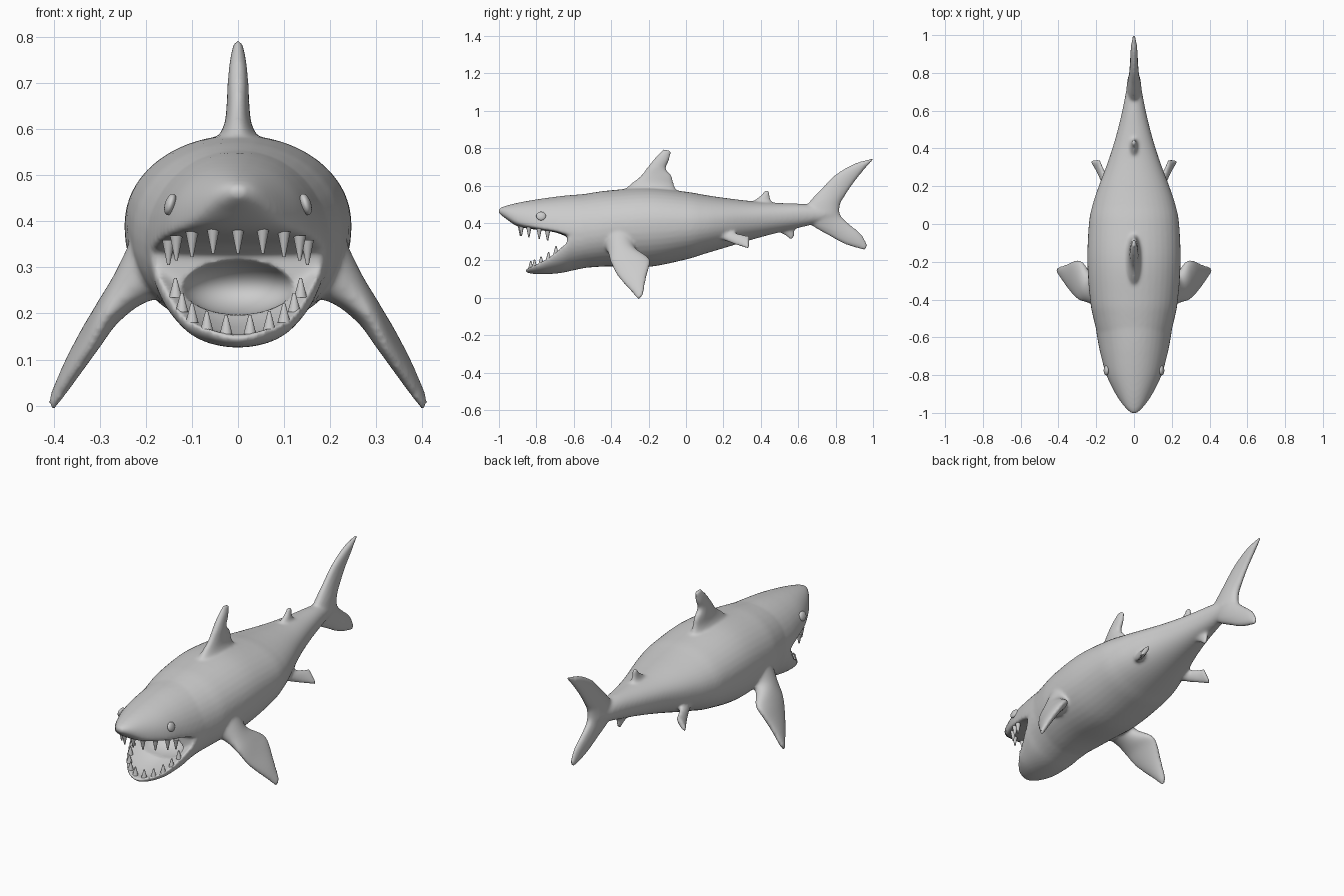
import bpy, bmesh, math
from mathutils import Vector

SEG, SUB = 40, 6
bm = bmesh.new()


def loft(rings):
    # smooth Catmull-Rom skin through a list of rings, capped at both ends
    full = []
    for i in range(len(rings) - 1):
        a, b, c, d = (rings[max(0, min(len(rings) - 1, i + k))] for k in (-1, 0, 1, 2))
        for s in range(SUB):
            t = s / SUB
            full.append([q + 0.5 * t * (r - p + t * (2 * p - 5 * q + 4 * r - w + t * (3 * (q - r) + w - p)))
                         for p, q, r, w in zip(a, b, c, d)])
    full.append(rings[-1])
    vs = [[bm.verts.new(p) for p in ring] for ring in full]
    n = len(vs[0])
    for a, b in zip(vs, vs[1:]):
        for j in range(n):
            k = (j + 1) % n
            bm.faces.new((a[j], a[k], b[k], b[j]))
    bm.faces.new(vs[0][::-1])
    bm.faces.new(vs[-1])


def hull(sections, up=1.0, low=1.0):
    # cross sections given as (y, top, widest height, bottom, half width)
    # up / low: powers that make the upper / lower half fuller or hollower
    rings = []
    for y, top, mid, bot, w in sections:
        ring = []
        for j in range(SEG):
            a = 2 * math.pi * j / SEG
            s = math.sin(a)
            dz = abs(s) ** up * (top - mid) if s > 0 else -abs(s) ** low * (mid - bot)
            ring.append(Vector((w * math.cos(a), y, mid + dz)))
        rings.append(ring)
    loft(rings)


def fin(sections, normal=(1, 0, 0), side=1):
    # sections given as (leading edge, trailing edge, half thickness)
    rings = []
    for le, te, th in sections:
        le, te, nn = Vector(le), Vector(te), Vector(normal).normalized()
        ring = []
        for j in range(SEG):
            a = 2 * math.pi * j / SEG
            p = (le + te) / 2 + (te - le) / 2 * math.cos(a) + nn * th * math.sin(a)
            p.x *= side
            ring.append(p)
        rings.append(ring)
    loft(rings)


def flat_fin(rows):
    # fin lying in the centre plane
    fin([((0, a, b), (0, c, d), t) for a, b, c, d, t in rows])


# snout and upper jaw
hull([(-1.003, .476, .465, .454, .014), (-.97, .49, .452, .428, .049), (-.9, .508, .41, .382, .098),
      (-.8, .526, .38, .364, .147), (-.7, .54, .36, .35, .175), (-.62, .549, .345, .325, .192),
      (-.5, .558, .345, .325, .21)], .95, .6)
# trunk
hull([(-.635, .54, .35, .15, .18), (-.5, .562, .36, .163, .215), (-.4, .575, .375, .168, .233),
      (-.2, .588, .39, .165, .247), (0, .567, .395, .205, .239), (.1, .55, .40, .235, .22),
      (.2, .535, .41, .265, .187), (.35, .517, .425, .31, .131), (.5, .507, .435, .35, .086),
      (.65, .5, .445, .385, .052), (.78, .48, .445, .42, .03)], .95, .92)
# lower jaw, hollow on top
hull([(-.86, .152, .154, .142, .02), (-.84, .154, .168, .131, .062), (-.805, .154, .18, .127, .097),
      (-.76, .163, .204, .126, .13), (-.70, .182, .246, .129, .156), (-.65, .21, .29, .136, .178),
      (-.60, .25, .335, .147, .194), (-.5, .3, .34, .168, .207)], 2.2, .95)
# main dorsal fin
flat_fin([(-.36, .55, -.03, .54, .065), (-.295, .61, -.062, .60, .032), (-.245, .65, -.075, .65, .025),
          (-.205, .70, -.107, .69, .023), (-.165, .75, -.09, .735, .019), (-.12, .795, -.078, .785, .01)])
# small rear dorsal fin and anal fin
flat_fin([(.34, .50, .47, .50, .03), (.375, .53, .453, .525, .017), (.405, .552, .449, .548, .014),
          (.42, .577, .446, .573, .01)])
flat_fin([(.45, .38, .60, .39, .025), (.50, .35, .582, .357, .016), (.535, .33, .58, .335, .012),
          (.555, .313, .576, .317, .009)])
# tail lobes
flat_fin([(.60, .44, .82, .44, .04), (.66, .515, .825, .50, .033), (.725, .585, .853, .548, .026),
          (.80, .66, .895, .61, .021), (.90, .718, .95, .68, .018), (.99, .744, 1.006, .744, .01)])
flat_fin([(.60, .46, .82, .46, .04), (.67, .388, .832, .435, .03), (.75, .34, .87, .398, .024),
          (.85, .286, .94, .338, .019), (.955, .254, .972, .276, .01)])
# paired pectoral and pelvic fins
for s in (1, -1):
    fin([((.14, -.46, .32), (.14, -.24, .31), .105), ((.232, -.42, .25), (.222, -.275, .268), .05),
         ((.285, -.405, .195), (.275, -.2, .215), .032), ((.325, -.37, .122), (.31, -.192, .18), .026),
         ((.37, -.31, .052), (.355, -.212, .105), .02), ((.407, -.255, -.01), (.402, -.228, .018), .011)],
        (.8, 0, .55), s)
    fin([((.10, .13, .34), (.10, .28, .36), .06), ((.158, .21, .305), (.148, .26, .35), .022),
         ((.187, .265, .283), (.168, .295, .34), .016), ((.23, .334, .26), (.182, .34, .332), .013)],
        (.8, -.5, .4), s)

bmesh.ops.recalc_face_normals(bm, faces=bm.faces[:])
mesh = bpy.data.meshes.new("shark_body")
bm.to_mesh(mesh)
bm.free()
body = bpy.data.objects.new("shark_body", mesh)
bpy.context.collection.objects.link(body)


def ellipsoid(name, loc, radii, tilt=0):
    bpy.ops.mesh.primitive_uv_sphere_add(segments=32, ring_count=16, location=loc, rotation=(0, tilt, 0))
    o = bpy.context.object
    o.name, o.scale = name, radii
    bpy.ops.object.shade_smooth()
    return o


# throat hollow
throat = ellipsoid("throat_cutter", (0, -.65, .256), (.122, .12, .06))
throat.hide_render = True

# fuse all body parts into one skin, carve the throat, soften
rm = body.modifiers.new("fuse", 'REMESH')
rm.mode, rm.voxel_size, rm.use_smooth_shade = 'VOXEL', .0075, True
cut = body.modifiers.new("throat", 'BOOLEAN')
cut.operation, cut.object = 'DIFFERENCE', throat
sm = body.modifiers.new("soften", 'SMOOTH')
sm.factor, sm.iterations = .5, 12
bpy.context.view_layer.objects.active = body
for m in ("fuse", "throat", "soften"):
    bpy.ops.object.modifier_apply(modifier=m)
bpy.data.objects.remove(throat)
for p in body.data.polygons:
    p.use_smooth = True

# eyes, set almost flush into the head
for s in (1, -1):
    ellipsoid("eye", (s * .147, -.775, .437), (.012, .026, .024), -s * .3)


def tooth(name, x, y, z, length, up):
    bpy.ops.mesh.primitive_cone_add(vertices=16, radius1=.014, radius2=.003, depth=length,
                                    location=(x, y, z + up * length / 2))
    o = bpy.context.object
    o.name = name
    if up < 0:
        o.rotation_euler.x = math.pi
    bpy.ops.object.shade_smooth_by_angle()


# teeth
upper = [(0, -.885, .385), (.054, -.88, .385), (.1, -.84, .378), (.134, -.785, .37), (.151, -.74, .36)]
lower = [(.026, -.83, .155), (.068, -.81, .163), (.1, -.775, .18), (.122, -.735, .203), (.136, -.695, .235)]
for name, row, up, length in (("upper_tooth", upper, -1, .055), ("lower_tooth", lower, 1, .042)):
    for x, y, z in row:
        for s in ((1, -1) if x else (1,)):
            tooth(name, s * x, y, z, length, up)
